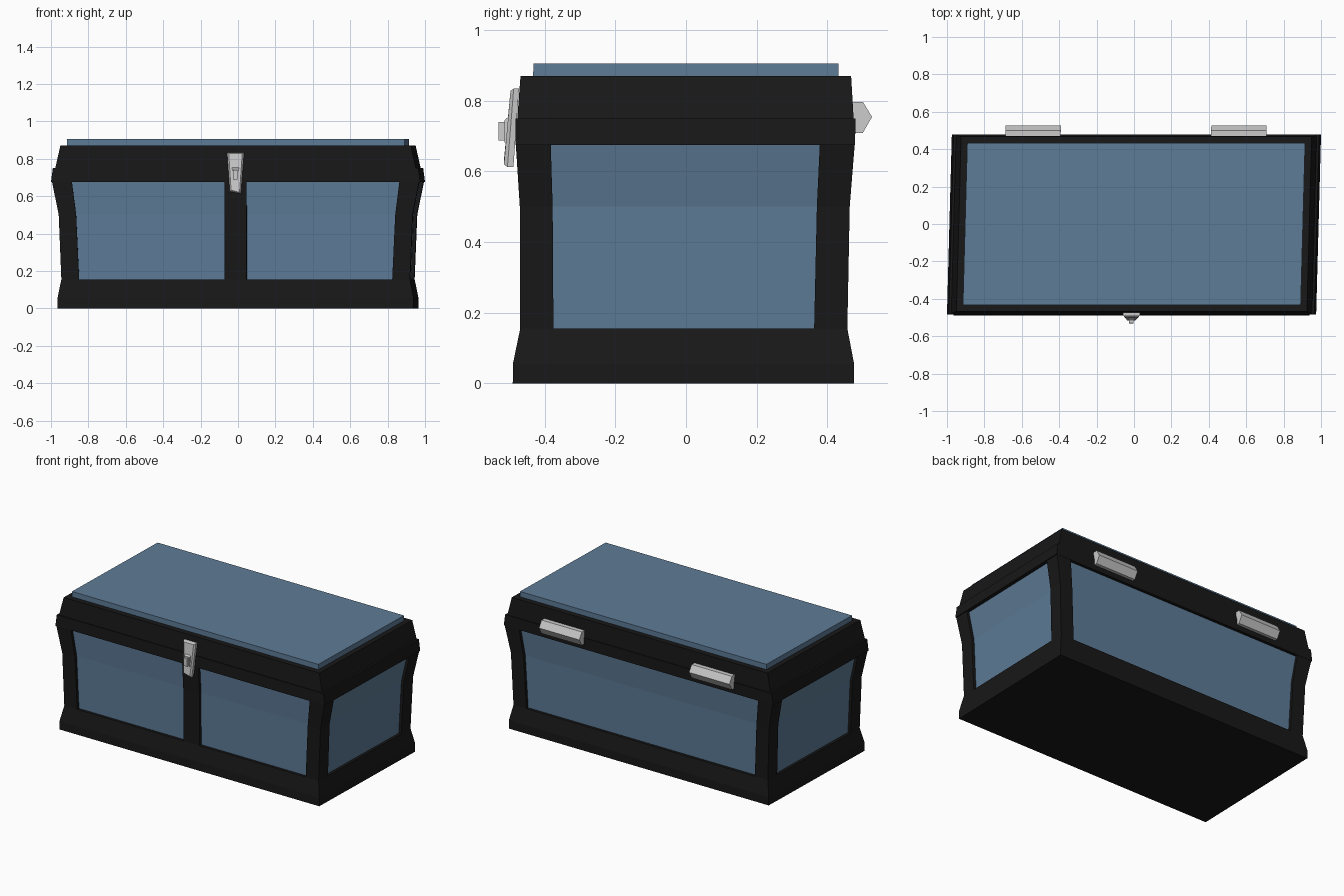
import bpy

if "Cube" in bpy.data.objects:
    bpy.data.objects.remove(bpy.data.objects["Cube"])

SHEAR = 0.027  # the whole chest leans slightly: x shifts with depth


def material(name, rgb):
    m = bpy.data.materials.new(name)
    m.diffuse_color = (*rgb, 1)
    m.use_nodes = True
    m.node_tree.nodes["Principled BSDF"].inputs["Base Color"].default_value = m.diffuse_color
    return m


BLACK = material("black_trim", (0.009, 0.009, 0.009))
BLUE = material("blue_panel", (0.11, 0.2, 0.31))


def loft(name, rings, mat=None):
    """Skin a stack of matching closed rings of points and cap both ends."""
    n = len(rings[0])
    verts = []
    for ring in rings:
        for x, y, z in ring:
            verts.append((x + SHEAR * y, y - 0.0075 + 0.008 * z, z))
    faces = [tuple(range(n))[::-1], tuple(range(len(verts) - n, len(verts)))]
    for r in range(len(rings) - 1):
        for i in range(n):
            j = (i + 1) % n
            faces.append((r*n + i, r*n + j, r*n + n + j, r*n + n + i))
    me = bpy.data.meshes.new(name)
    me.from_pydata(verts, [], faces)
    ob = bpy.data.objects.new(name, me)
    bpy.context.collection.objects.link(ob)
    if mat:
        me.materials.append(mat)
    bpy.ops.object.select_all(action='DESELECT')
    ob.select_set(True)
    bpy.context.view_layer.objects.active = ob
    bpy.ops.object.mode_set(mode='EDIT')
    bpy.ops.mesh.select_all(action='SELECT')
    bpy.ops.mesh.normals_make_consistent(inside=False)
    bpy.ops.object.mode_set(mode='OBJECT')
    return ob


def rect(x0, x1, y0, y1, z):
    return [(x0, y0, z), (x1, y0, z), (x1, y1, z), (x0, y1, z)]


def box_rings(levels):
    return [rect(-hx, hx, -hy, hy, z) for z, hx, hy in levels]


# wall profile: height, outer half sizes, and panel opening half sizes
WALL = [(0.155, 0.932, 0.463, 0.837, 0.369),
        (0.50, 0.946, 0.467, 0.853, 0.374),
        (0.68, 0.982, 0.480, 0.876, 0.381)]
INSET = 0.018

# base, rim and lid
loft("base", box_rings([(0, 0.952, 0.483), (0.055, 0.952, 0.483),
                        (0.155, 0.932, 0.463)]), BLACK)
loft("rim", box_rings([(0.675, 0.987, 0.481), (0.75, 0.977, 0.481)]), BLACK)
loft("lid", box_rings([(0.75, 0.964, 0.476), (0.87, 0.937, 0.468)]), BLACK)
loft("lid_top_panel", box_rings([(0.865, 0.903, 0.432),
                                 (0.905, 0.903, 0.432)]), BLUE)

# recessed panels on all four walls
loft("wall_panels", box_rings([(z, ox - INSET, oy - INSET)
                               for z, ox, oy, _, _ in WALL]), BLUE)

# corner posts
for sx, side in ((-1, "left"), (1, "right")):
    for sy, face in ((-1, "front"), (1, "back")):
        loft(f"{face}_{side}_post",
             [rect(sx * px, sx * ox, sy * py, sy * oy, z)
              for z, ox, oy, px, py in WALL], BLACK)

# front middle post
loft("front_middle_post", [rect(-0.059, 0.059, -oy, -oy + 0.05, z)
                           for z, _, oy, _, _ in WALL], BLACK)


# latch: tapered leaning plate with chamfered front
def plate(w_top, w_low, z_top, z_low, y_top, y_low):
    return [(-w_top, y_top, z_top), (w_top, y_top, z_top),
            (w_low, y_low, z_low), (-w_low * 1.05, y_low, z_low + 0.012)]


loft("latch_plate", [plate(0.046, 0.029, 0.834, 0.612, -0.472, -0.486),
                     plate(0.046, 0.029, 0.834, 0.612, -0.487, -0.503),
                     plate(0.036, 0.022, 0.828, 0.620, -0.496, -0.513)])


def block(w, z0, z1, y):
    return [(-w, y, z0), (w, y, z0), (w, y, z1), (-w, y, z1)]


loft("latch_frame", [block(0.022, 0.675, 0.765, -0.49),
                     block(0.018, 0.682, 0.745, -0.512)])
loft("latch_knob", [block(0.012, 0.688, 0.740, -0.505),
                    block(0.012, 0.688, 0.740, -0.529)])

# hinges: five sided bars on the back
HINGE = [(0.455, 0.797), (0.502, 0.797), (0.528, 0.754),
         (0.502, 0.708), (0.455, 0.708)]
for sx, side in ((-1, "left"), (1, "right")):
    loft(f"{side}_hinge", [[(sx * 0.55 + dx - 0.003, y, z) for y, z in HINGE]
                           for dx in (-0.148, 0.148)])
